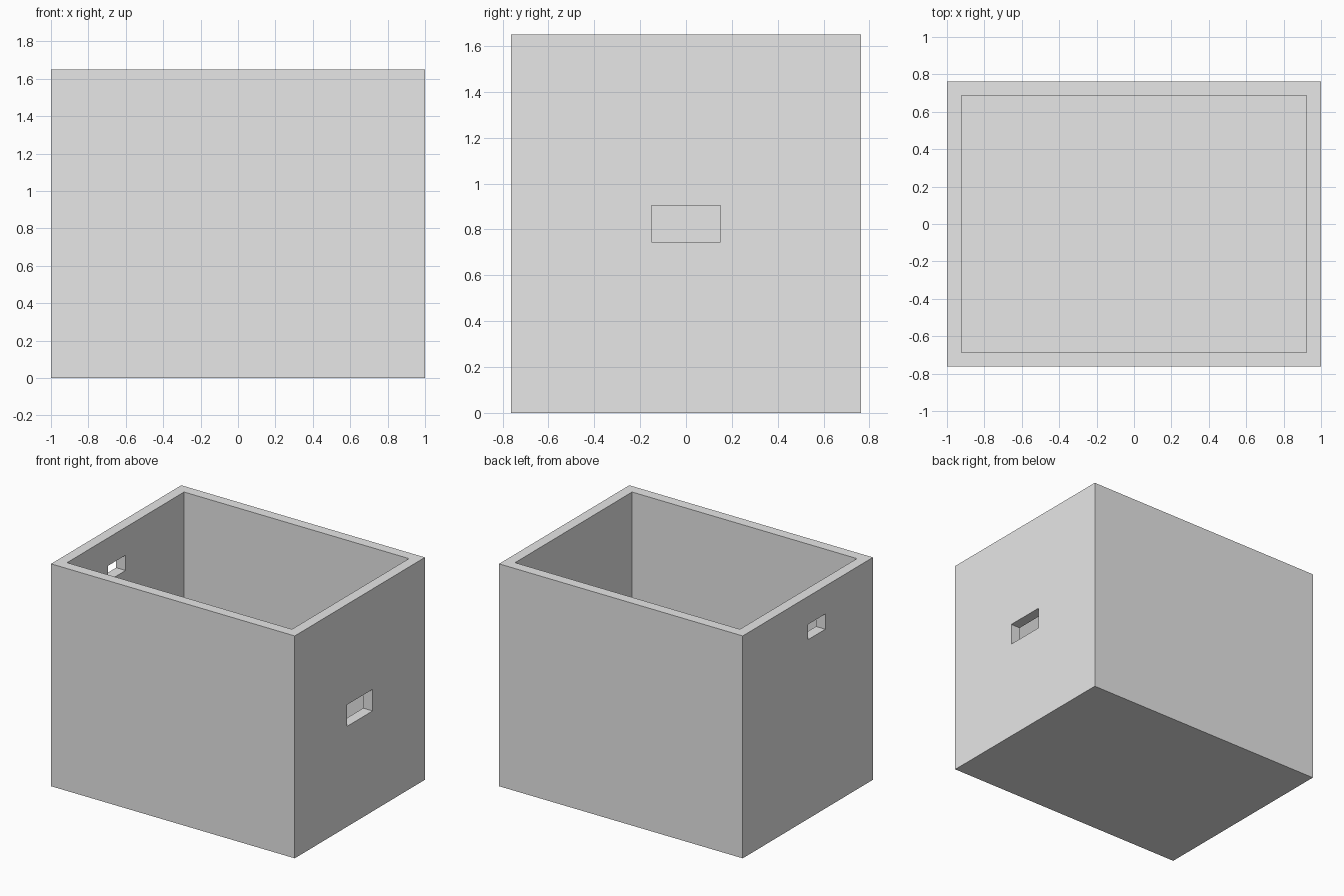
import bpy
from mathutils import Vector

old = bpy.data.objects.get("Cube")
if old:
    bpy.data.objects.remove(old, do_unlink=True)

WIDTH, DEPTH, HEIGHT, WALL = 2.0, 1.526, 1.65, 0.077

grey = bpy.data.materials.new("light_grey")
grey.use_nodes = True
grey.diffuse_color = (0.8, 0.8, 0.8, 1)
grey.node_tree.nodes["Principled BSDF"].inputs["Base Color"].default_value = (0.8, 0.8, 0.8, 1)


def box(name, low, high):
    """Axis-aligned box between two corners."""
    low, high = Vector(low), Vector(high)
    bpy.ops.mesh.primitive_cube_add(size=1, location=(low + high) / 2)
    obj = bpy.context.object
    obj.name = name
    obj.scale = high - low
    bpy.ops.object.transform_apply(location=False, rotation=False, scale=True)
    obj.data.materials.append(grey)
    return obj


def cut(target, cutter):
    """Subtract a box from the target and hide the cutter."""
    mod = target.modifiers.new(cutter.name, 'BOOLEAN')
    mod.operation = 'DIFFERENCE'
    mod.solver = 'EXACT'
    mod.object = cutter
    bpy.context.view_layer.objects.active = target
    bpy.ops.object.modifier_apply(modifier=mod.name)
    bpy.data.objects.remove(cutter, do_unlink=True)


# Open box with a solid floor
x, y = WIDTH / 2, DEPTH / 2
crate = box("open_box", (-x, -y, 0), (x, y, HEIGHT))
cut(crate, box("cavity", (WALL - x, WALL - y, WALL), (x - WALL, y - WALL, HEIGHT + 0.2)))

# Central slot in the left wall, small high slot in the right wall
cut(crate, box("left_slot", (x - 0.2, -0.15, 0.745), (x + 0.2, 0.15, 0.905)))
cut(crate, box("right_slot", (-x - 0.2, -0.205, 1.33), (0.2 - x, 0, 1.443)))
